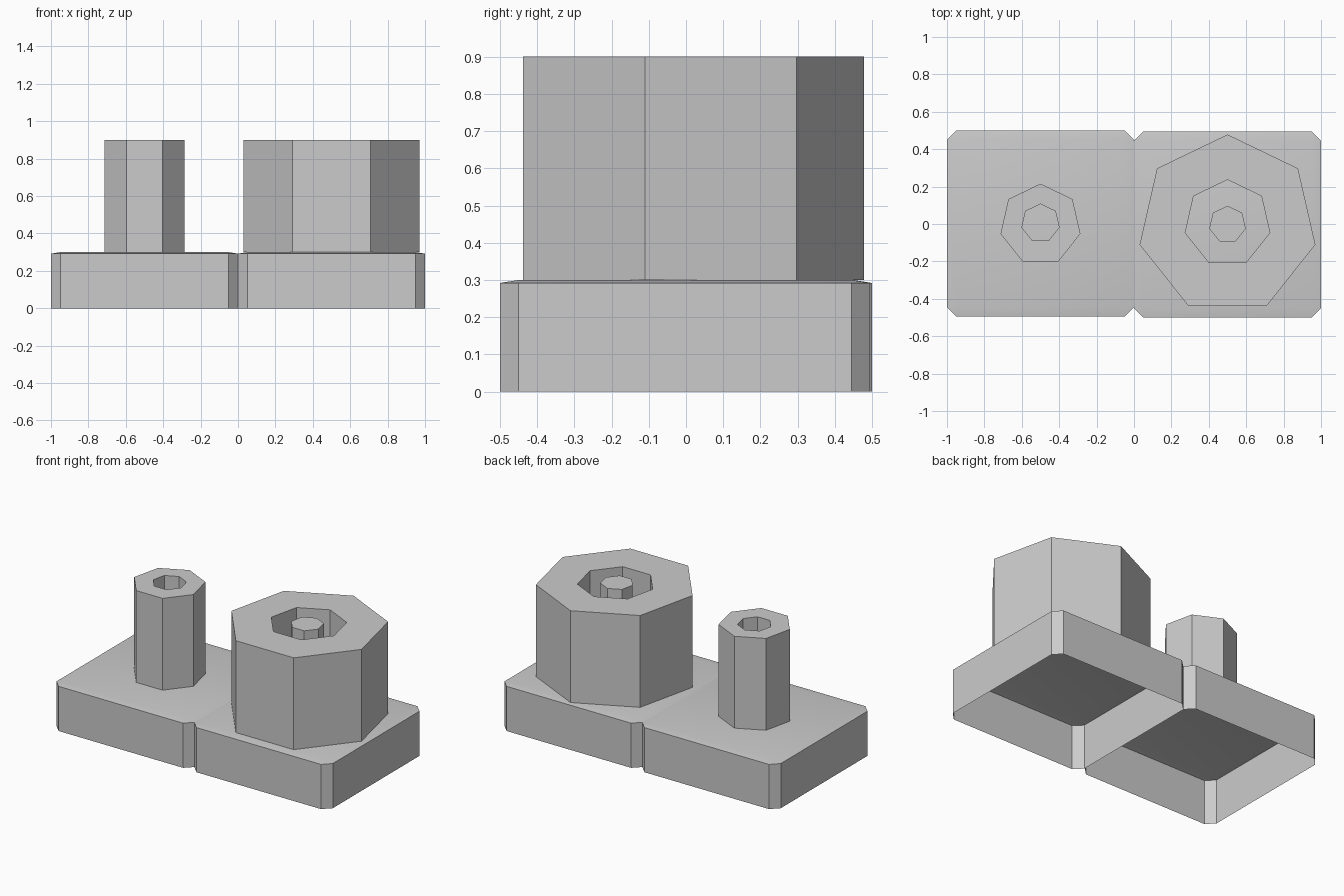
import bpy
import bmesh
from math import sin, cos, tau, radians

cube = bpy.data.objects.get("Cube")
if cube:
    bpy.data.objects.remove(cube, do_unlink=True)

grey = bpy.data.materials.new("plain_grey")
grey.use_nodes = True
grey.diffuse_color = (0.6, 0.6, 0.6, 1)
grey.node_tree.nodes["Principled BSDF"].inputs["Base Color"].default_value = (0.6, 0.6, 0.6, 1)

SIDES = 7
BASE_TOP, TOP = 0.3, 0.9


def finish(name, bm, location):
    """Turn a bmesh into a grey object, smooth only across shallow angles."""
    mesh = bpy.data.meshes.new(name)
    bm.to_mesh(mesh)
    bm.free()
    mesh.materials.append(grey)
    obj = bpy.data.objects.new(name, mesh)
    bpy.context.collection.objects.link(obj)
    obj.location = location
    bpy.ops.object.select_all(action='DESELECT')
    obj.select_set(True)
    bpy.context.view_layer.objects.active = obj
    bpy.ops.object.shade_smooth_by_angle(angle=radians(30))
    return obj


def ring(bm, radius, z, y=0.0):
    """Seven-sided ring with one corner pointing to the back."""
    return [bm.verts.new((radius * sin(-tau * i / SIDES),
                          y + radius * cos(tau * i / SIDES), z))
            for i in range(SIDES)]


def bridge(bm, lower, upper):
    n = len(lower)
    for i in range(n):
        j = (i + 1) % n
        bm.faces.new((lower[i], lower[j], upper[j], upper[i]))


# Hollow plinth, open below, with cut corners and a gently sloped top rim
def plinth(name, x, y, half_y):
    bm = bmesh.new()
    cut, half_x = 0.05, 0.5
    outline = []
    for sx, sy in ((1, 1), (-1, 1), (-1, -1), (1, -1)):
        pair = [(sx * half_x, sy * (half_y - cut)), (sx * (half_x - cut), sy * half_y)]
        outline += pair if sx == sy else pair[::-1]
    bottom = [bm.verts.new((px, py, 0)) for px, py in outline]
    rim = [bm.verts.new((px, py, BASE_TOP - 0.008)) for px, py in outline]
    bridge(bm, bottom, rim)
    top = [bm.verts.new((sx * (half_x - cut), sy * (half_y - cut), BASE_TOP))
           for sx, sy in ((1, 1), (-1, 1), (-1, -1), (1, -1))]
    bm.faces.new(top)
    for i in range(4):
        a, b, c = rim[2 * i], rim[2 * i + 1], rim[(2 * i + 2) % 8]
        bm.faces.new((a, b, top[i]))
        bm.faces.new((b, c, top[(i + 1) % 4], top[i]))
    return finish(name, bm, (x, y, 0))


# Seven-sided tube standing on a plinth
def tube(name, x, outer_radius, inner_radius):
    bm = bmesh.new()
    outer = [ring(bm, outer_radius, z, -0.0035) for z in (BASE_TOP, TOP)]
    inner = [ring(bm, inner_radius, z, 0.0045) for z in (BASE_TOP, TOP)]
    bridge(bm, outer[0], outer[1])
    bridge(bm, outer[1], inner[1])
    bridge(bm, inner[1], inner[0])
    return finish(name, bm, (x, 0, 0))


# Solid seven-sided pin
def pin(name, x, radius):
    bm = bmesh.new()
    low, high = (ring(bm, radius, z, -0.0025) for z in (BASE_TOP, TOP))
    bridge(bm, low, high)
    bm.faces.new(high)
    return finish(name, bm, (x, 0, 0))


plinth("right_plinth", -0.5, 0.0025, 0.4975)
plinth("left_plinth", 0.5, -0.0025, 0.4975)
tube("narrow_tube", -0.5, 0.219, 0.102)
tube("wide_tube", 0.5, 0.482, 0.232)
pin("centre_pin", 0.5, 0.1)
